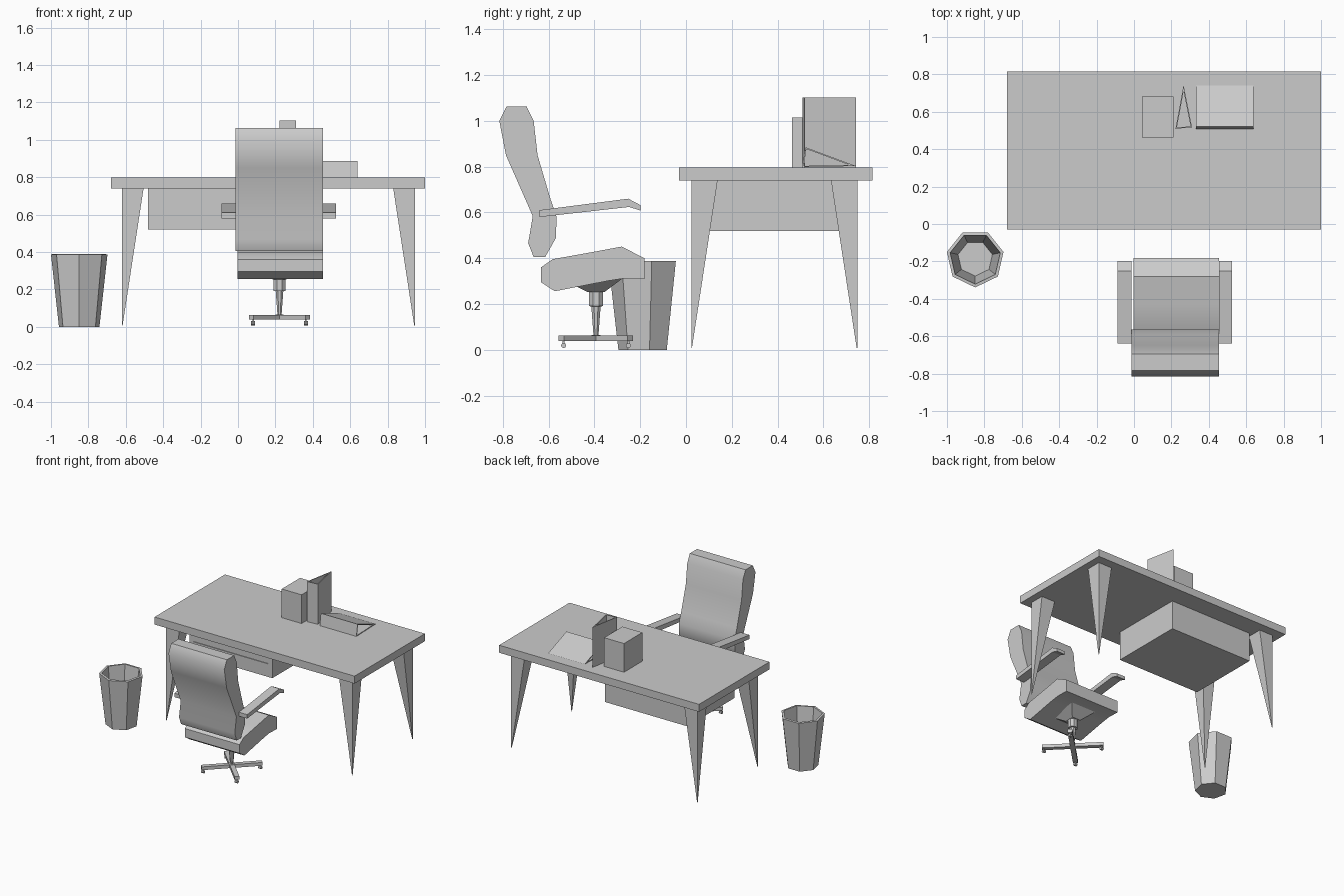
import bpy, bmesh, math

if "Cube" in bpy.data.objects:
    bpy.data.objects.remove(bpy.data.objects["Cube"])


def loft(name, rings, caps=(True, True), smooth=None, shell=0.0):
    """Skin a list of equal-length point rings into one object."""
    bm = bmesh.new()
    vs = [[bm.verts.new(p) for p in r] for r in rings]
    n = len(vs[0])
    for a, b in zip(vs, vs[1:]):
        for i in range(n):
            j = (i + 1) % n
            bm.faces.new((a[i], a[j], b[j], b[i]))
    if caps[0]:
        bm.faces.new(vs[0][::-1])
    if caps[1]:
        bm.faces.new(vs[-1])
    bmesh.ops.recalc_face_normals(bm, faces=bm.faces[:])
    me = bpy.data.meshes.new(name)
    bm.to_mesh(me)
    bm.free()
    ob = bpy.data.objects.new(name, me)
    bpy.context.collection.objects.link(ob)
    if shell:
        m = ob.modifiers.new("wall", 'SOLIDIFY')
        m.thickness, m.offset, m.use_even_offset = shell, -1, True
    if smooth:
        bpy.ops.object.select_all(action='DESELECT')
        ob.select_set(True)
        bpy.context.view_layer.objects.active = ob
        bpy.ops.object.shade_smooth_by_angle(angle=math.radians(smooth))
    return ob


def rect(x0, x1, y0, y1, z):
    return [(x0, y0, z), (x1, y0, z), (x1, y1, z), (x0, y1, z)]


def box(name, x0, x1, y0, y1, z0, z1):
    return loft(name, [rect(x0, x1, y0, y1, z0), rect(x0, x1, y0, y1, z1)])


def ngon(cx, cy, z, r, n, start=0.0):
    return [(cx + r * math.cos(start + i * math.tau / n),
             cy + r * math.sin(start + i * math.tau / n), z) for i in range(n)]


def side_profile(name, pts, x0, x1, **kw):
    """Extrude a (y, z) profile across x."""
    return loft(name, [[(x, y, z) for y, z in pts] for x in (x0, x1)], **kw)


# Desk top and four tapered legs with tips at the outer corners
box("desk_top", -0.68, 1.0, -0.03, 0.815, 0.74, 0.797)
for xo, sx in ((-0.62, 1), (0.945, -1)):
    for yo, sy in ((0.023, 1), (0.748, -1)):
        def corner(w, z):
            return [(xo, yo, z), (xo + sx * w, yo, z),
                    (xo + sx * w, yo + sy * w, z), (xo, yo + sy * w, z)]
        loft("desk_leg", [corner(0.003, 0.008), corner(0.115, 0.74)])

# Drawer unit with two drawer fronts
box("drawer_unit", -0.48, 0.215, 0.105, 0.668, 0.52, 0.74)
for z0, z1 in ((0.535, 0.622), (0.638, 0.725)):
    box("drawer_front", -0.445, 0.18, 0.10, 0.12, z0, z1)

# Box and two hollow folders on the desk
box("desk_box", 0.043, 0.21, 0.463, 0.683, 0.797, 1.015)
tri = [(0.222, 0.509), (0.31, 0.517), (0.265, 0.742)]
loft("standing_folder", [[(x, y, z) for x, y in tri] for z in (0.797, 1.102)],
     caps=(False, False), shell=0.006)
side_profile("lying_folder", [(0.507, 0.797), (0.741, 0.803), (0.521, 0.885)],
             0.332, 0.64, caps=(False, False), shell=0.006)

# Seven-sided waste basket, open at the top
loft("waste_basket", [ngon(-0.849, -0.184, 0.0, 0.111, 7, -math.pi / 2),
                      ngon(-0.849, -0.184, 0.387, 0.155, 7, -math.pi / 2)],
     caps=(True, False), shell=0.016)

# Chair cushions
CX, CY = 0.222, -0.393
side_profile("chair_back", [
    (-0.815, 1.0), (-0.783, 1.063), (-0.696, 1.063), (-0.665, 1.0),
    (-0.648, 0.85), (-0.592, 0.66), (-0.565, 0.58), (-0.568, 0.488),
    (-0.615, 0.405), (-0.665, 0.405), (-0.689, 0.466), (-0.669, 0.584),
    (-0.786, 0.85)], -0.013, 0.455, smooth=40)
side_profile("seat", [
    (-0.632, 0.361), (-0.582, 0.396), (-0.43, 0.423), (-0.28, 0.451),
    (-0.182, 0.40), (-0.182, 0.309), (-0.276, 0.311), (-0.337, 0.302),
    (-0.573, 0.256), (-0.632, 0.295)], -0.003, 0.455, smooth=30)

# Armrests
arm = [(-0.639, 0.61), (-0.252, 0.66), (-0.199, 0.632),
       (-0.199, 0.608), (-0.248, 0.624), (-0.639, 0.58)]
for x0, x1 in ((-0.087, -0.013), (0.455, 0.525)):
    side_profile("armrest", arm, x0, x1)

# Seat mount and column
loft("seat_mount", [rect(CX - 0.036, CX + 0.036, CY - 0.038, CY + 0.038, 0.253),
                    [(CX - 0.11, CY - 0.10, 0.285), (CX + 0.11, CY - 0.10, 0.285),
                     (CX + 0.11, CY + 0.12, 0.315), (CX - 0.11, CY + 0.12, 0.315)]])
loft("column", [ngon(CX, CY, z, r, 8, math.pi / 8) for z, r in
                ((0.04, 0.022), (0.065, 0.022), (0.066, 0.012), (0.19, 0.022),
                 (0.191, 0.034), (0.255, 0.034))])

# Cross base with casters
for k in range(4):
    a = math.pi / 4 + k * math.pi / 2
    c, s = math.cos(a), math.sin(a)

    def spot(u, v, z):
        return (CX + u * c - v * s, CY + u * s + v * c, z)
    w = 0.017
    loft("base_arm", [[spot(u, v, z) for u, v in
                       ((0, -w), (0.213, -w), (0.213, w), (0, w))]
                      for z in (0.038, 0.063)])
    x, y, _ = spot(0.2, 0, 0)
    box("caster_stem", x - 0.004, x + 0.004, y - 0.004, y + 0.004, 0.022, 0.04)
    loft("caster_wheel", [[(x + dx, y + 0.011 * math.cos(t), 0.019 + 0.011 * math.sin(t))
                           for t in (i * math.tau / 8 for i in range(8))]
                          for dx in (-0.011, 0.011)])
